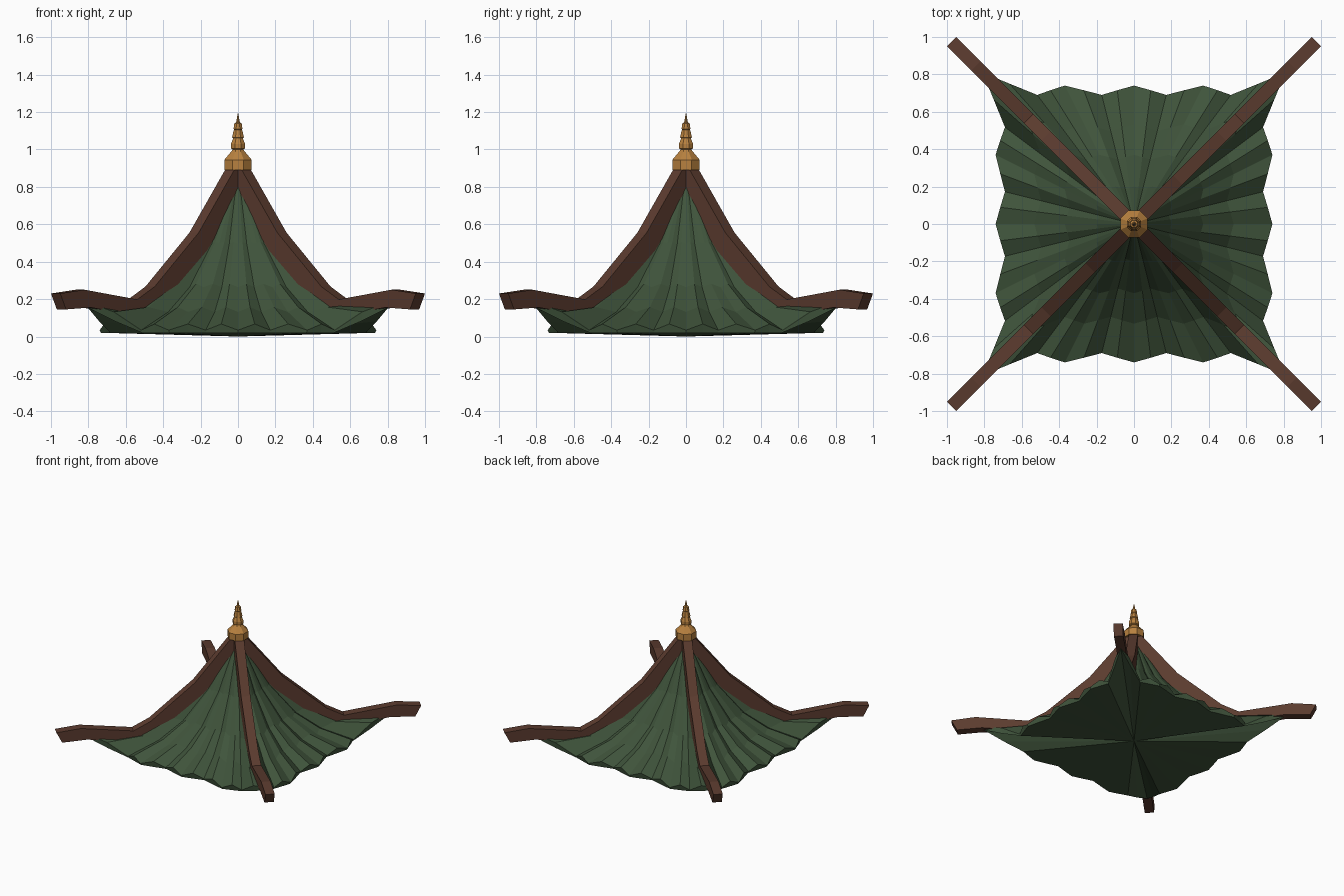
import bpy, bmesh
from math import pi, sin, cos, sqrt
from mathutils import Matrix, Vector

if "Cube" in bpy.data.objects:
    bpy.data.objects.remove(bpy.data.objects["Cube"])


def material(name, rgb):
    m = bpy.data.materials.new(name)
    m.diffuse_color = (*rgb, 1)
    m.use_nodes = True
    m.node_tree.nodes["Principled BSDF"].inputs["Base Color"].default_value = m.diffuse_color
    return m


GREEN = material("roof_green", (0.050, 0.088, 0.044))
BROWN = material("ridge_brown", (0.105, 0.044, 0.028))
GOLD = material("finial_gold", (0.48, 0.22, 0.05))


def finish(name, bm, mat):
    bmesh.ops.remove_doubles(bm, verts=bm.verts, dist=1e-5)
    bmesh.ops.recalc_face_normals(bm, faces=bm.faces)
    me = bpy.data.meshes.new(name)
    bm.to_mesh(me)
    bm.free()
    me.materials.append(mat)
    ob = bpy.data.objects.new(name, me)
    bpy.context.collection.objects.link(ob)
    return ob


def loft(bm, rings):
    """Closed skin through rings of equal length; one-point rings are tips."""
    rings = [[bm.verts.new(p) for p in r] for r in rings]
    for a, b in zip(rings, rings[1:]):
        n = max(len(a), len(b))
        for i in range(n):
            j = (i + 1) % n
            if len(a) == 1:
                bm.faces.new((a[0], b[j], b[i]))
            elif len(b) == 1:
                bm.faces.new((a[i], a[j], b[0]))
            else:
                bm.faces.new((a[i], a[j], b[j], b[i]))


# Eave outline: 16 pleat steps per side, wavy in plan, corners flicked up
def eave(k):
    a = abs(k)
    if a == 8:
        x, y, lift = 0.81, 0.81, 0.14
    elif a == 7:
        x, y, lift = 0.665, 0.75, 0.065
    else:
        y = {0: 0.74, 2: 0.69}.get(a % 4, 0.715)
        x, lift = y * a / 8, 0
    return x if k >= 0 else -x, -y, lift


def ring(scale, z, lift_amount, pleat):
    pts = []
    for q in range(4):
        rot = Matrix.Rotation(q * pi / 2, 3, 'Z')
        for k in range(-8, 8):
            x, y, lift = eave(k)
            wave = pleat * (1 if k % 2 else -0.5) * (abs(k) < 8)
            pts.append(rot @ Vector((x * scale, y * scale, z + lift * lift_amount + wave)))
    return pts


# Pleated roof with concave slope, eave band and shallow underside
bm = bmesh.new()
loft(bm, [[(0, 0, 0.89)],
          ring(0.04, 0.84, 0, 0),
          ring(0.27, 0.50, 0, 0.006),
          ring(0.50, 0.27, 0, 0.012),
          ring(0.72, 0.14, 0, 0.017),
          ring(1.00, 0.045, 1, 0.022),
          ring(0.99, 0.02, 0.95, 0),
          [(0, 0, 0)]])
finish("pleated_roof", bm, GREEN)

# Upswept corner ridge beams (distance per axis, height)
BEAM = [(0, 0.89), (0.045, 0.89), (0.235, 0.555), (0.47, 0.267), (0.563, 0.198),
        (0.845, 0.25), (0.975, 0.23), (0.944, 0.145), (0.81, 0.155),
        (0.57, 0.11), (0.43, 0.18), (0.19, 0.46), (0, 0.78)]
for q, label in enumerate(("back_right", "back_left", "front_left", "front_right")):
    bm = bmesh.new()
    face = bm.faces.new([bm.verts.new((c * sqrt(2), -0.035, z)) for c, z in BEAM])
    ext = bmesh.ops.extrude_face_region(bm, geom=[face])
    bmesh.ops.translate(bm, vec=(0, 0.07, 0),
                        verts=[g for g in ext["geom"] if isinstance(g, bmesh.types.BMVert)])
    bmesh.ops.rotate(bm, verts=bm.verts, cent=(0, 0, 0),
                     matrix=Matrix.Rotation(pi / 4 + q * pi / 2, 3, 'Z'))
    finish("ridge_beam_" + label, bm, BROWN)

# Octagonal stepped finial
FINIAL = [(0.079, 0.89), (0.079, 0.945), (0.038, 0.99), (0.03, 1.0), (0.041, 1.005),
          (0.041, 1.03), (0.028, 1.06), (0.034, 1.065), (0.026, 1.10), (0.022, 1.105),
          (0.026, 1.11), (0.021, 1.14), (0.011, 1.145)]
bm = bmesh.new()
rings = [[(r * cos(pi / 8 + i * pi / 4), r * sin(pi / 8 + i * pi / 4), z) for i in range(8)]
         for r, z in FINIAL]
loft(bm, [[(0, 0, 0.89)]] + rings + [[(0, 0, 1.2)]])
finish("finial", bm, GOLD)
